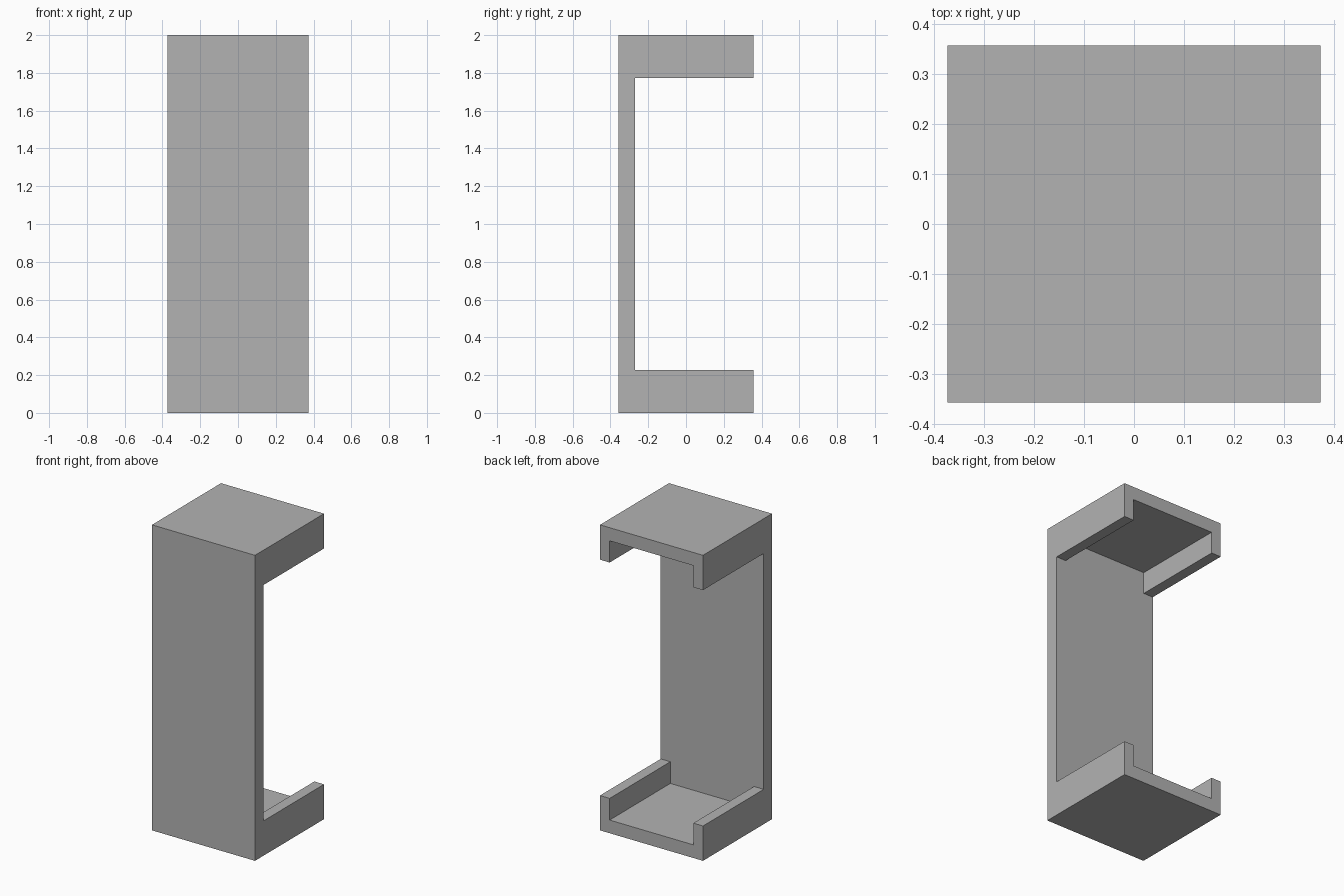
import bpy
import bmesh

cube = bpy.data.objects.get("Cube")
if cube:
    bpy.data.objects.remove(cube, do_unlink=True)

WIDTH, DEPTH, HEIGHT = 0.746, 0.714, 2.0
WALL = 0.086        # front wall and end plates
LIP = 0.07          # side lip thickness
END = 0.228         # height of each end tray including its lips

grey = bpy.data.materials.new("plain grey")
grey.use_nodes = True
grey.diffuse_color = (0.45, 0.45, 0.45, 1)
grey.node_tree.nodes["Principled BSDF"].inputs["Base Color"].default_value = grey.diffuse_color


def extrude_profile(name, points, y0, y1):
    """Extrude an x-z outline along y into a closed solid."""
    bm = bmesh.new()
    face = bm.faces.new([bm.verts.new((x, y0, z)) for x, z in points])
    moved = bmesh.ops.extrude_face_region(bm, geom=[face])["geom"]
    verts = [g for g in moved if isinstance(g, bmesh.types.BMVert)]
    bmesh.ops.translate(bm, verts=verts, vec=(0, y1 - y0, 0))
    # Close the starting end if the extrusion removed it
    edges = [e for e in bm.edges if e.is_boundary]
    if edges:
        bmesh.ops.holes_fill(bm, edges=edges)
    bmesh.ops.recalc_face_normals(bm, faces=bm.faces)
    mesh = bpy.data.meshes.new(name)
    bm.to_mesh(mesh)
    bm.free()
    mesh.materials.append(grey)
    obj = bpy.data.objects.new(name, mesh)
    bpy.context.collection.objects.link(obj)
    return obj


# Solid block for the whole bracket
w = WIDTH / 2
bracket = extrude_profile("bracket", [(-w, 0), (w, 0), (w, HEIGHT), (-w, HEIGHT)],
                          -DEPTH / 2, DEPTH / 2)

# Cross-shaped opening: wide between the trays, narrow between their lips
i, o = w - LIP, w + 0.2
lo, hi = END, HEIGHT - END
cross = [(-i, WALL), (i, WALL), (i, lo), (o, lo), (o, hi), (i, hi),
         (i, HEIGHT - WALL), (-i, HEIGHT - WALL), (-i, hi), (-o, hi), (-o, lo), (-i, lo)]
cutter = extrude_profile("opening_cutter", cross, -DEPTH / 2 + WALL, DEPTH)

# Cut the opening and discard the cutter
cut = bracket.modifiers.new("opening", 'BOOLEAN')
cut.operation = 'DIFFERENCE'
cut.solver = 'EXACT'
cut.object = cutter
bpy.context.view_layer.objects.active = bracket
bpy.ops.object.modifier_apply(modifier=cut.name)
bpy.data.objects.remove(cutter, do_unlink=True)
